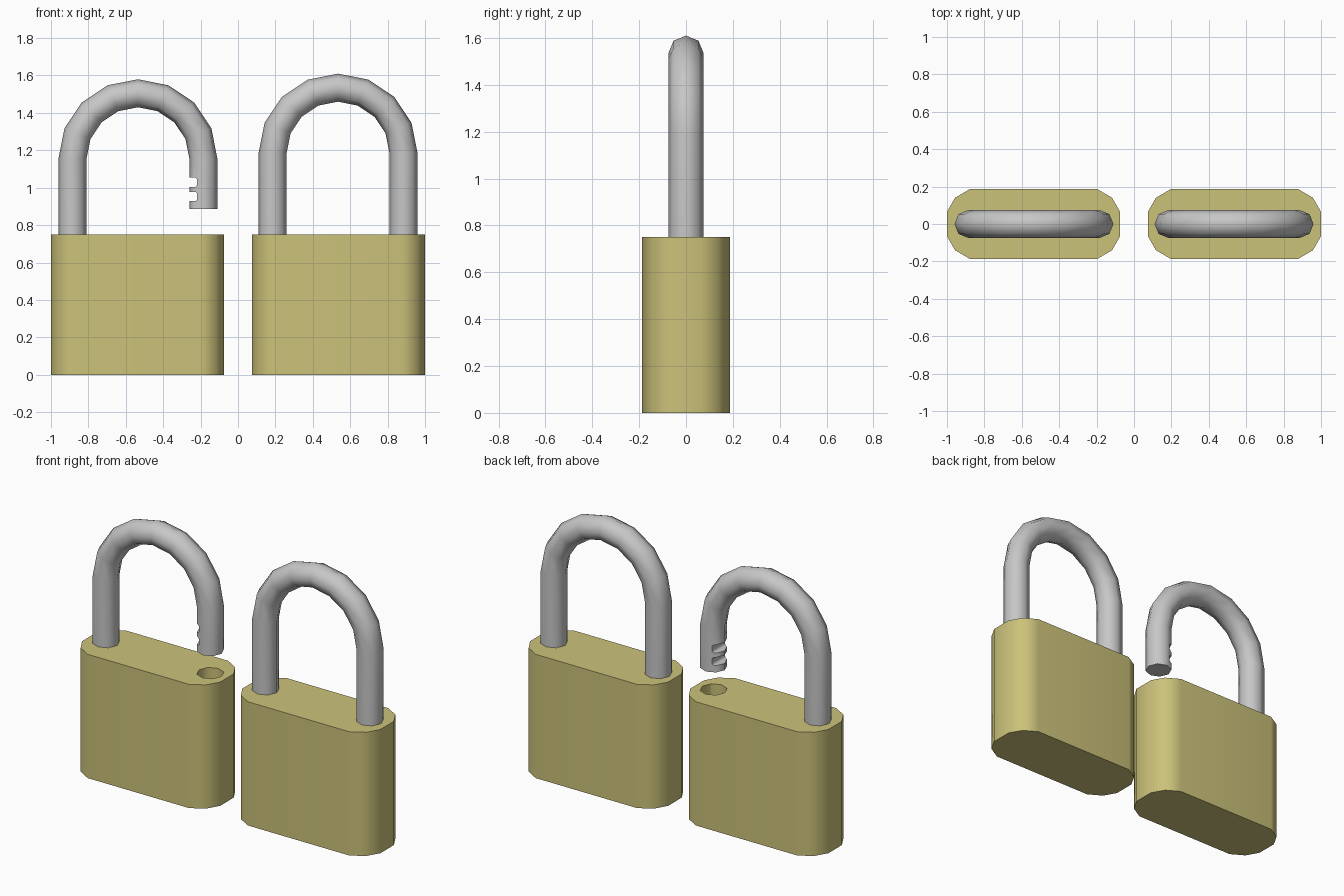
import bpy, bmesh, math
from mathutils import Vector

if "Cube" in bpy.data.objects:
    bpy.data.objects.remove(bpy.data.objects["Cube"])

def material(name, rgb):
    m = bpy.data.materials.new(name)
    m.diffuse_color = (*rgb, 1)
    m.use_nodes = True
    m.node_tree.nodes["Principled BSDF"].inputs["Base Color"].default_value = m.diffuse_color
    return m

BRASS = material("brass", (0.60, 0.54, 0.195))
STEEL = material("steel", (0.57, 0.57, 0.57))

def add_mesh(name, bm, mat):
    bmesh.ops.recalc_face_normals(bm, faces=bm.faces)
    me = bpy.data.meshes.new(name)
    bm.to_mesh(me)
    bm.free()
    me.materials.append(mat)
    ob = bpy.data.objects.new(name, me)
    bpy.context.collection.objects.link(ob)
    return ob

def activate(ob):
    bpy.ops.object.select_all(action='DESELECT')
    ob.select_set(True)
    bpy.context.view_layer.objects.active = ob

def loft(name, rings, mat):
    """Closed solid skinned through equal-length rings of points."""
    bm = bmesh.new()
    rows = [[bm.verts.new(p) for p in r] for r in rings]
    n = len(rows[0])
    for a, b in zip(rows, rows[1:]):
        for i in range(n):
            bm.faces.new((a[i], a[(i + 1) % n], b[(i + 1) % n], b[i]))
    bm.faces.new(rows[0][::-1])
    bm.faces.new(rows[-1])
    return add_mesh(name, bm, mat)

def cut(ob, cutter):
    m = ob.modifiers.new("cut", 'BOOLEAN')
    m.operation, m.solver, m.object = 'DIFFERENCE', 'EXACT', cutter
    activate(ob)
    bpy.ops.object.modifier_apply(modifier=m.name)
    bpy.data.objects.remove(cutter)

def smooth(ob, angle):
    activate(ob)
    bpy.ops.object.shade_smooth_by_angle(angle=math.radians(angle))
    w = ob.modifiers.new("weighted", 'WEIGHTED_NORMAL')
    w.keep_sharp = True

R = 0.075      # shackle bar radius
SPAN = 0.35    # half distance between shackle legs
HEIGHT = 0.75
OCT = [i * math.pi / 4 for i in range(8)]

def body(name, cx):
    # quarter outline mirrored into a rounded slab
    q = [(0.463, 0.065), (0.42, 0.14), (0.34, 0.187)]
    outline = q + [(-x, y) for x, y in q[::-1]]
    outline += [(-x, -y) for x, y in outline]
    return loft(name, [[(cx + x, y, z) for x, y in outline] for z in (0, HEIGHT)], BRASS)

def shackle(name, cx, arch_z, left_end, right_end):
    # path: left leg, eight-step arch, right leg; (point, angle along arch)
    path = [(-SPAN, left_end, math.pi)]
    for i in range(9):
        a = math.pi * (1 - i / 8)
        path.append((SPAN * math.cos(a), arch_z + SPAN * math.sin(a), a))
    path.append((SPAN, right_end, 0))
    rings = []
    for x, z, a in path:
        out = Vector((math.cos(a), 0, math.sin(a)))
        rings.append([Vector((cx + x, 0, z)) + out * R * math.cos(t)
                      + Vector((0, R * math.sin(t), 0)) for t in OCT])
    return loft(name, rings, STEEL)

# closed padlock
closed_body = body("closed_body", 0.537)
closed_shackle = shackle("closed_shackle", 0.535, 1.185, 0.70, 0.70)

# open padlock, with the empty shackle hole
open_body = body("open_body", -0.537)
hole = [[(-0.185 + R * math.cos(t), R * math.sin(t), z) for t in OCT] for z in (0.45, 0.9)]
cut(open_body, loft("hole_cutter", hole, BRASS))

# open shackle with two locking notches on the inner side of the free leg
open_shackle = shackle("open_shackle", -0.535, 1.155, 0.70, 0.887)
for z in (0.953, 1.029):
    notch = [(-0.30, -0.025), (-0.228, -0.025), (-0.218, -0.015),
             (-0.218, 0.015), (-0.228, 0.025), (-0.30, 0.025)]
    cut(open_shackle, loft("notch_cutter", [[(x, y, z + dz) for x, dz in notch]
                                            for y in (-0.1, 0.1)], STEEL))

for ob in (closed_body, open_body, closed_shackle, open_shackle):
    smooth(ob, 50)
